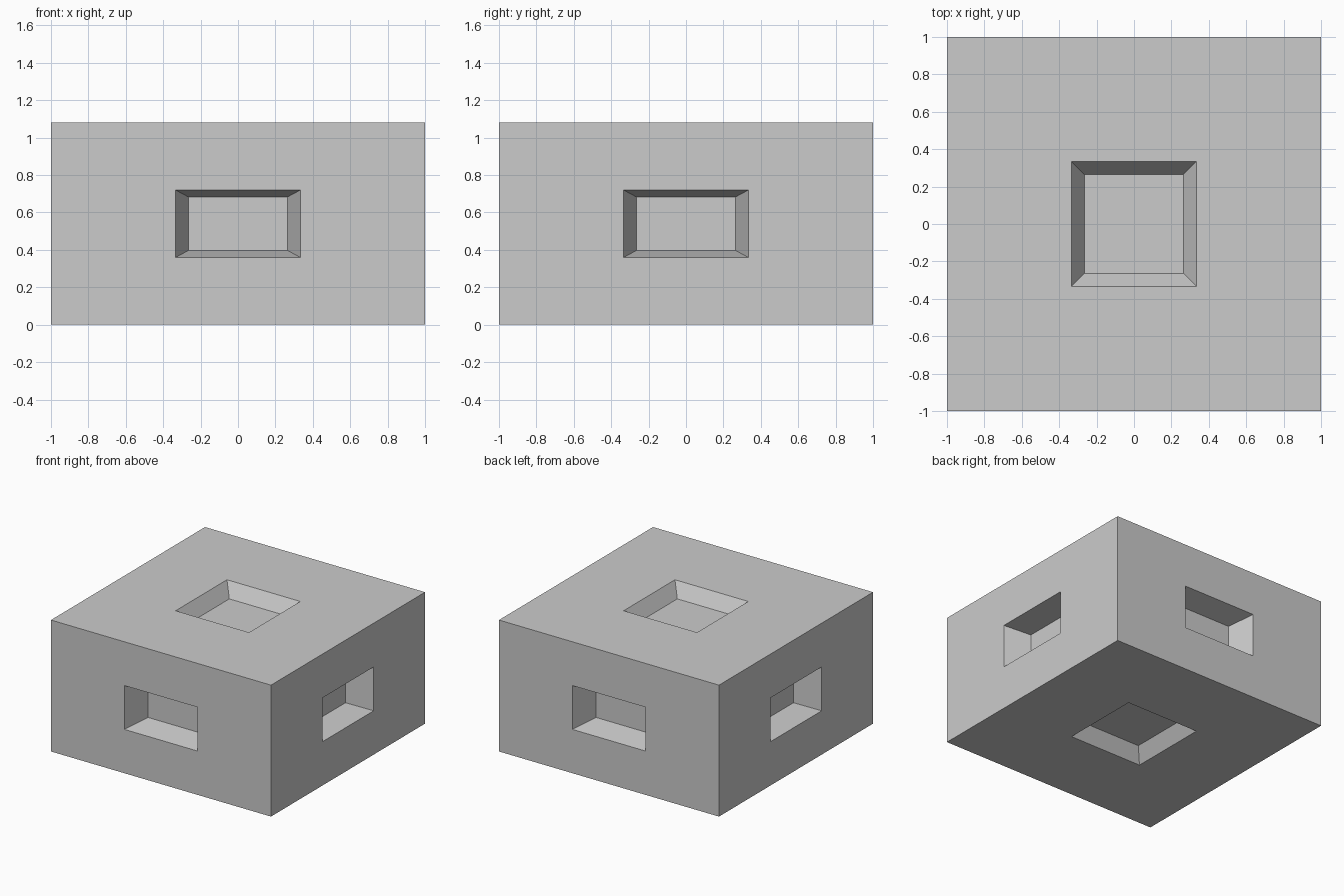
import bpy, bmesh
from mathutils import Vector

if "Cube" in bpy.data.objects:
    bpy.data.objects.remove(bpy.data.objects["Cube"])

HALF_HEIGHT = 0.54

# Cube with a tapered recess in the middle of every face
bm = bmesh.new()
bmesh.ops.create_cube(bm, size=2)
faces = bm.faces[:]
for thickness, depth in ((2 / 3, 0), (0.07, -0.207)):
    bmesh.ops.inset_individual(bm, faces=faces, thickness=thickness,
                               depth=depth, use_even_offset=True)

# Flatten the cube and stand it on the ground
bmesh.ops.scale(bm, vec=Vector((1, 1, HALF_HEIGHT)), verts=bm.verts)
bmesh.ops.translate(bm, vec=Vector((0, 0, HALF_HEIGHT)), verts=bm.verts)
bmesh.ops.recalc_face_normals(bm, faces=bm.faces)

mesh = bpy.data.meshes.new("recessed_block")
bm.to_mesh(mesh)
bm.free()
block = bpy.data.objects.new("recessed_block", mesh)
bpy.context.collection.objects.link(block)
